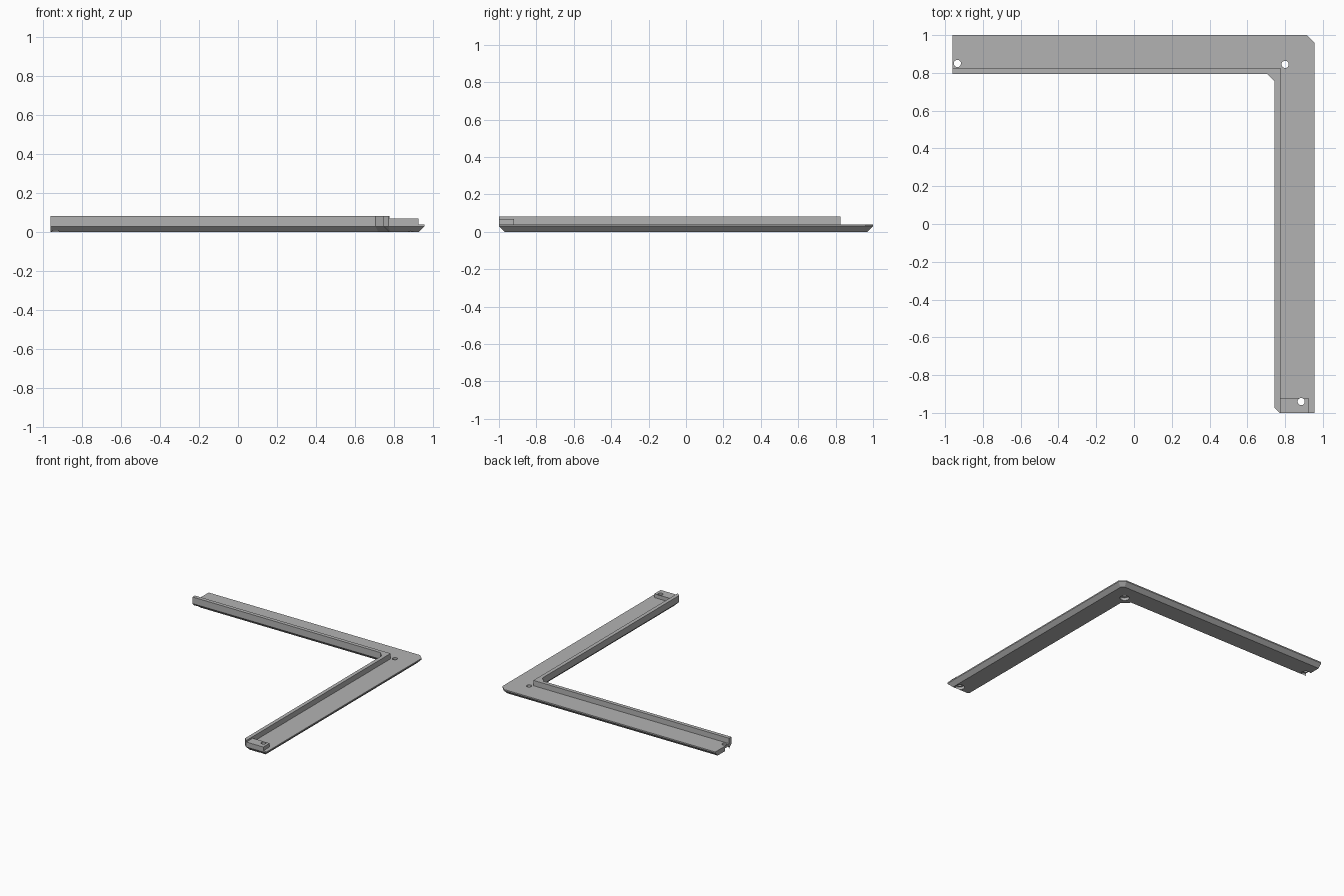
import bpy, bmesh
from mathutils import Vector
from mathutils.geometry import intersect_line_line

cube = bpy.data.objects.get("Cube")
if cube:
    bpy.data.objects.remove(cube)

grey = bpy.data.materials.new("plain grey")
grey.use_nodes = True
colour = (0.45, 0.45, 0.45, 1)
grey.diffuse_color = colour
grey.node_tree.nodes["Principled BSDF"].inputs["Base Color"].default_value = colour


def inset(points, amount, square_edge):
    """Move every edge inward, except the one that stays square."""
    lines = []
    for i, p in enumerate(points):
        a, b = Vector((*p, 0)), Vector((*points[(i + 1) % len(points)], 0))
        d = (b - a).normalized()
        shift = Vector((-d.y, d.x, 0)) * (0 if i == square_edge else amount)
        lines.append((a + shift, b + shift))
    return [intersect_line_line(*lines[i - 1], *lines[i])[0].xy for i in range(len(lines))]


def loft(name, layers):
    """Solid through stacked outlines, given as (outline, height)."""
    bm = bmesh.new()
    rings = [[bm.verts.new((x, y, z)) for x, y in pts] for pts, z in layers]
    n = len(rings[0])
    bm.faces.new(rings[0][::-1])
    bm.faces.new(rings[-1])
    for low, high in zip(rings, rings[1:]):
        for i in range(n):
            j = (i + 1) % n
            bm.faces.new((low[i], low[j], high[j], high[i]))
    bmesh.ops.recalc_face_normals(bm, faces=bm.faces)
    mesh = bpy.data.meshes.new(name)
    bm.to_mesh(mesh)
    bm.free()
    mesh.materials.append(grey)
    ob = bpy.data.objects.new(name, mesh)
    bpy.context.scene.collection.objects.link(ob)
    return ob


def cut_hole(target, x, y, radius, bottom, top):
    bpy.ops.mesh.primitive_cylinder_add(vertices=32, radius=radius, depth=top - bottom,
                                        location=(x, y, (top + bottom) / 2))
    cutter = bpy.context.object
    cutter.name = "hole_cutter"
    cutter.data.materials.append(grey)
    cutter.hide_render = True
    cutter.hide_set(True)
    cutter.display_type = 'WIRE'
    mod = target.modifiers.new("hole", 'BOOLEAN')
    mod.operation = 'DIFFERENCE'
    mod.solver = 'EXACT'
    mod.object = cutter
    bpy.context.view_layer.objects.active = target
    bpy.ops.object.modifier_apply(modifier=mod.name)
    bpy.data.objects.remove(cutter)


# L-shaped plate with a sloped underside edge
END, LEFT, PLATE = -0.96, 0.955, 0.04
inner = [(END, 0.795), (0.705, 0.795), (0.745, 0.755), (0.745, -0.975), (0.77, -1)]
outline = inner + [(LEFT, -1), (LEFT, 0.96), (0.915, 1), (END, 1)]
plate = loft("corner_plate", [(inset(outline, 0.03, len(outline) - 1), 0),
                              (outline, 0.03), (outline, PLATE)])

# Raised rim along the inner edge
rim = inner + [(0.775, -1), (0.775, 0.825), (END, 0.825)]
loft("inner_rim", [(rim, PLATE), (rim, 0.083)])

# Joining block at the front end
pad = [(0.775, -1), (0.925, -1), (0.925, -0.92), (0.775, -0.92)]
block = loft("joining_block", [(pad, PLATE), (pad, 0.07)])

# Screw holes with wide recesses underneath
for x, y in ((-0.935, 0.85), (0.80, 0.845), (0.885, -0.94)):
    cut_hole(plate, x, y, 0.035, -0.05, 0.022)
    cut_hole(plate, x, y, 0.019, -0.05, 0.06)
cut_hole(block, 0.885, -0.94, 0.019, 0, 0.1)
